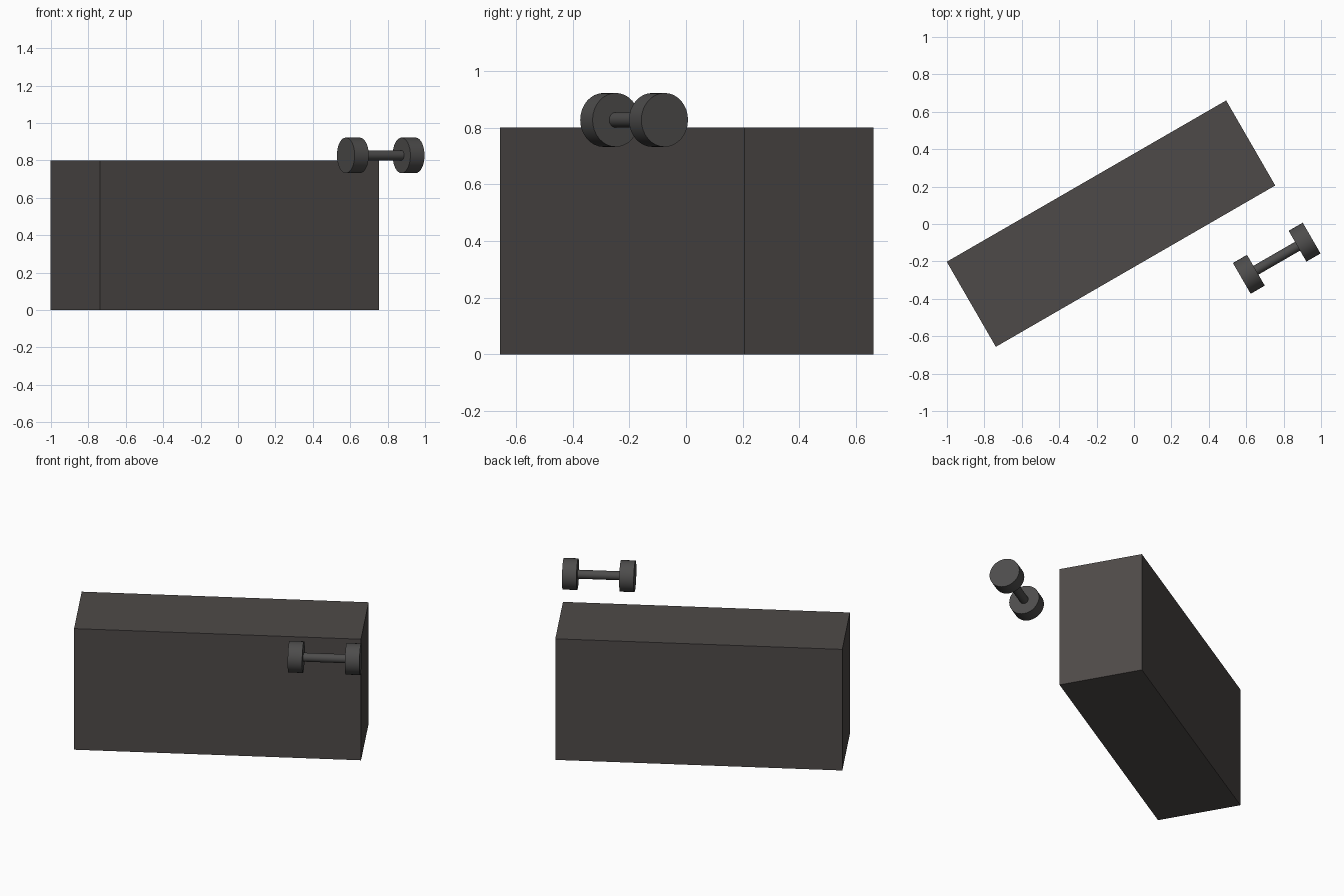
import bpy
from math import radians, pi
from mathutils import Matrix, Vector

cube = bpy.data.objects.get("Cube")
if cube:
    bpy.data.objects.remove(cube, do_unlink=True)


def material(name, color):
    mat = bpy.data.materials.new(name)
    mat.use_nodes = True
    mat.diffuse_color = color
    mat.node_tree.nodes["Principled BSDF"].inputs["Base Color"].default_value = color
    return mat


warm_gray = material("warm dark gray", (0.076, 0.068, 0.065, 1))
iron_gray = material("iron gray", (0.075, 0.073, 0.072, 1))

# Everything is turned by the same angle about the vertical
turn = Matrix.Rotation(radians(30), 4, 'Z')


def finish(name, mat):
    obj = bpy.context.object
    obj.name = name
    obj.data.materials.append(mat)
    return obj


def cylinder(name, center, offset, radius, length):
    """Cylinder lying along the turned x axis, offset along it from center."""
    bpy.ops.mesh.primitive_cylinder_add(vertices=32, radius=radius, depth=length)
    obj = finish(name, iron_gray)
    place = Matrix.Translation(center) @ turn @ Matrix.Translation((offset, 0, 0))
    obj.matrix_world = place @ Matrix.Rotation(pi / 2, 4, 'Y')
    bpy.ops.object.shade_smooth_by_angle(angle=radians(30))


# Solid block on the floor
bpy.ops.mesh.primitive_cube_add(size=1)
block = finish("block", warm_gray)
block.matrix_world = (Matrix.Translation((-0.123, 0.002, 0.4)) @ turn
                      @ Matrix.Diagonal((1.725, 0.525, 0.8, 1)))

# Dumbbell: handle and two weights
hub = Vector((0.763, -0.183, 0.827))
cylinder("handle", hub, 0, 0.027, 0.3)
for name, side in (("right_weight", -1), ("left_weight", 1)):
    cylinder(name, hub, side * 0.172, 0.095, 0.087)
